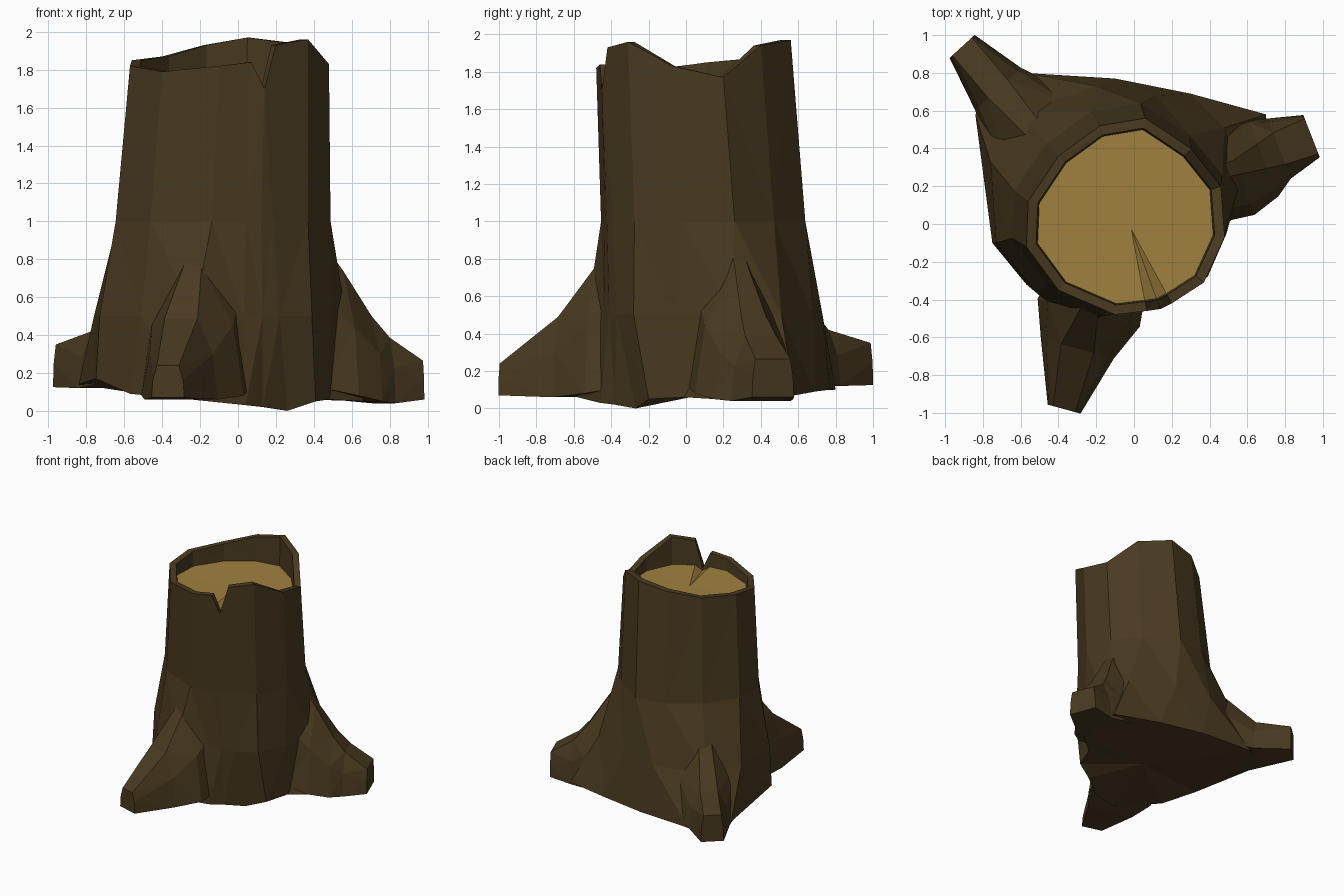
import bpy, bmesh
from mathutils import Vector

if "Cube" in bpy.data.objects:
    bpy.data.objects.remove(bpy.data.objects["Cube"])


def material(name, rgb):
    m = bpy.data.materials.new(name)
    m.diffuse_color = (*rgb, 1)
    m.use_nodes = True
    m.node_tree.nodes["Principled BSDF"].inputs["Base Color"].default_value = m.diffuse_color
    return m


bark = material("dark bark", (0.067, 0.042, 0.0145))
wood = material("cut wood", (0.35, 0.22, 0.05))


def loft(name, rings, cap_mat=0):
    """Skin a list of point rings into a closed flat-shaded object."""
    bm = bmesh.new()
    vs = [[bm.verts.new(p) for p in r] for r in rings]
    n = len(vs[0])
    for a, b in zip(vs, vs[1:]):
        for i in range(n):
            j = (i + 1) % n
            bm.faces.new((a[i], a[j], b[j], b[i]))
    for ring, mat in ((vs[0][::-1], 0), (vs[-1], cap_mat)):
        c = bm.verts.new(sum((v.co for v in ring), Vector()) / n)
        for i in range(n):
            bm.faces.new((ring[i], ring[(i + 1) % n], c)).material_index = mat
    bmesh.ops.triangulate(bm, faces=bm.faces)
    bmesh.ops.recalc_face_normals(bm, faces=bm.faces)
    me = bpy.data.meshes.new(name)
    bm.to_mesh(me)
    bm.free()
    me.materials.append(bark)
    me.materials.append(wood)
    ob = bpy.data.objects.new(name, me)
    bpy.context.collection.objects.link(ob)
    return ob


# Trunk: jagged rim, flared lower ring and footprint, counterclockwise from +x
rim = [(.48, -.07, 1.83), (.46, .20, 1.77), (.30, .40, 1.94), (.06, .56, 1.97),
       (-.18, .52, 1.93), (-.40, .36, 1.87), (-.56, .12, 1.85), (-.57, -.12, 1.82),
       (-.40, -.35, 1.79), (-.10, -.48, 1.82), (.07, -.46, 1.84), (.14, -.45, 1.70),
       (.20, -.42, 1.93), (.37, -.31, 1.96)]
low = [(.49, -.05), (.57, .25), (.48, .51), (.12, .68), (-.20, .73), (-.60, .59),
       (-.76, .33), (-.73, -.10), (-.51, -.37), (-.23, -.53), (.03, -.44),
       (.13, -.41), (.22, -.37), (.39, -.28)]
base = [(.48, -.01, .06), (.66, .15, .05), (.70, .58, .07), (.30, .69, .09),
        (-.10, .77, .10), (-.58, .80, .10), (-.84, .58, .14), (-.75, -.10, .17),
        (-.57, -.32, .09), (-.25, -.58, .06), (.04, -.46, .03), (.13, -.38, .02),
        (.26, -.27, 0), (.41, -.20, .05)]
mid = [(1.08 * x - .03, 1.05 * y + .05, 1.0) for x, y, z in rim]


def shrink(s, drop=None):
    """Rim scaled inwards, optionally dropped to a fixed height."""
    out = []
    for x, y, z in rim:
        h = z if drop is None else min(drop, z - .02)
        out.append((-.05 + (x + .05) * s, .03 + (y - .03) * s, h))
    return out


# The last cap is the sawn wood inside the hollow rim
trunk = loft("trunk", [base, [(x, y, .5) for x, y in low], mid, rim,
                       shrink(.90), shrink(.885, 1.725)], cap_mat=1)


def root(name, steps):
    """Each step: ridge x, y, z, half width, top half width, bottom height."""
    d = Vector((steps[-1][0] - steps[0][0], steps[-1][1] - steps[0][1], 0)).normalized()
    side = Vector((-d.y, d.x, 0))
    rings = []
    for x, y, z, w, t, b in steps:
        c = Vector((x, y, 0))
        m = .75 * w + .25 * t
        prof = [(-w, 0), (w, 0), (m, .55), (t, 1), (-t, 1), (-m, .55)]
        rings.append([c + side * s + Vector((0, 0, b + (z - b) * h)) for s, h in prof])
    ob = loft(name, rings)
    ob.hide_render = True
    # Fuse the root into the trunk
    mod = trunk.modifiers.new(name, 'BOOLEAN')
    mod.operation, mod.solver, mod.object = 'UNION', 'EXACT', ob
    return ob


# Three spreading roots growing out of the trunk's flares
roots = [
    root("front_root", [(-.17, -.25, 1.08, .25, .02, .12), (-.24, -.47, .76, .28, .05, .08),
                        (-.30, -.66, .49, .20, .09, .06), (-.37, -.98, .24, .09, .06, .07)]),
    root("right_root", [(.36, .24, 1.0, .25, .02, .12), (.54, .30, .74, .27, .04, .08),
                        (.68, .36, .50, .23, .07, .05), (.77, .40, .385, .17, .09, .04),
                        (.94, .465, .265, .12, .10, .06)]),
    root("back_left_root", [(-.36, .34, 1.0, .25, .02, .16), (-.54, .51, .70, .28, .05, .14),
                            (-.72, .715, .42, .165, .07, .12), (-.91, .94, .35, .09, .07, .125)])]

# Bake the union and drop the helper roots
bpy.context.view_layer.objects.active = trunk
for m in list(trunk.modifiers):
    bpy.ops.object.modifier_apply(modifier=m.name)
for r in roots:
    bpy.data.objects.remove(r)
trunk.name = "tree_stump"
